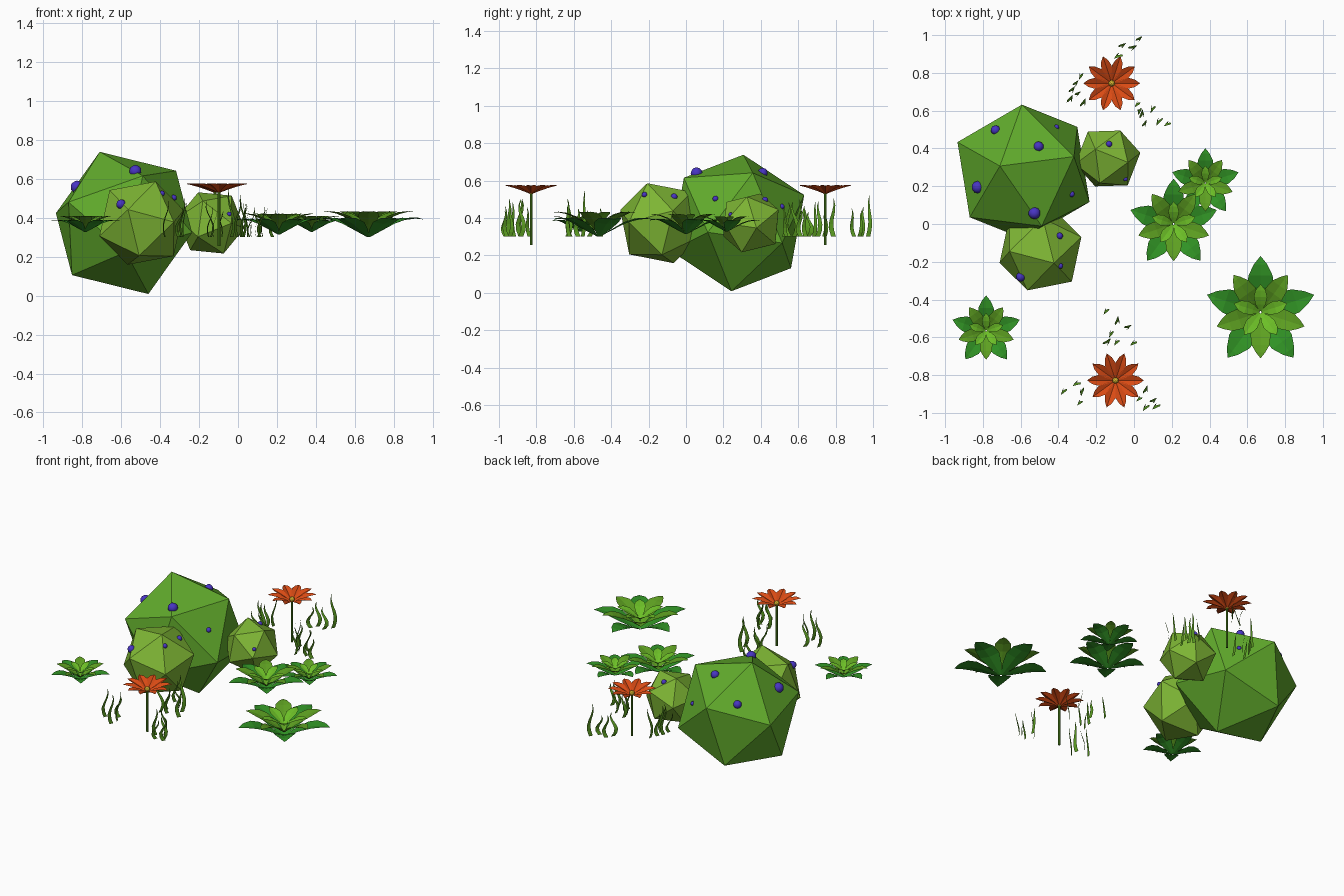
import bpy, bmesh, math, random
from math import sin, cos, pi, tau
from mathutils import Matrix, Vector
from mathutils.bvhtree import BVHTree

if "Cube" in bpy.data.objects:
    bpy.data.objects.remove(bpy.data.objects["Cube"])

random.seed(4)


def mat(name, rgb):
    m = bpy.data.materials.new(name)
    m.diffuse_color = (*rgb, 1)
    m.use_nodes = True
    m.node_tree.nodes["Principled BSDF"].inputs["Base Color"].default_value = m.diffuse_color
    return m


GREEN = mat("bush green", (.12, .41, .025))
LIME = mat("bush lime", (.21, .47, .035))
BERRY = mat("berry violet", (.065, .035, .55))
OUTER = mat("leaf dark", (.03, .29, .018))
MID = mat("leaf mid", (.11, .35, .015))
INNER = mat("leaf light", (.15, .52, .02))
GRASS = mat("grass", (.1, .32, .015))
PETAL = mat("petal orange", (.7, .07, .007))
YELLOW = mat("flower centre", (.65, .45, .03))


def finish(name, bm, material):
    me = bpy.data.meshes.new(name)
    bm.to_mesh(me)
    bm.free()
    me.materials.append(material)
    ob = bpy.data.objects.new(name, me)
    bpy.context.collection.objects.link(ob)
    return ob


# Bushes: tilted icosahedra, with berries dropped onto the surface from above
def bush(name, centre, up, side, radius, material, berries):
    u = Vector(up).normalized()
    s = Vector(side)
    e1 = (s - u * s.dot(u)).normalized()
    e2 = u.cross(e1)
    rot = Matrix((e1, e2, u)).transposed().to_4x4()
    bm = bmesh.new()
    bmesh.ops.create_icosphere(bm, subdivisions=1, radius=radius,
                               matrix=Matrix.Translation(centre) @ rot)
    tree = BVHTree.FromBMesh(bm)
    finish(name, bm, material)
    bb = bmesh.new()
    for x, y, r in berries:
        hit = tree.ray_cast(Vector((x, y, 3)), Vector((0, 0, -1)))[0]
        if hit:
            bmesh.ops.create_icosphere(bb, subdivisions=2, radius=r,
                                       matrix=Matrix.Translation(hit))
    for f in bb.faces:
        f.smooth = True
    finish(name + "_berries", bb, BERRY)


bush("large_bush", (-.585, .275, .373), (-.125, .032, .365), (-.35, .159, .045),
     .387, GREEN, [(-.733, .497, .026), (-.505, .41, .027), (-.827, .195, .033),
                   (-.527, .057, .032), (-.41, .513, .014), (-.33, .158, .016)])
bush("front_bush", (-.495, -.137, .372), (.072, -.07, .214), (.217, .068, .066),
     .236, LIME, [(-.394, -.063, .018), (-.39, -.222, .015), (-.6, -.28, .025)])
bush("side_bush", (-.139, .347, .373), (-.067, .05, .161), (.0635, .145, .073),
     .177, LIME, [(-.132, .423, .017), (-.045, .238, .012)])


# One folded leaf along a (reach, height, half width) profile
def leaf(bm, centre, angle, profile, scale, fold):
    c = Vector(centre)
    d = Vector((cos(angle), sin(angle), 0))
    t = Vector((-sin(angle), cos(angle), 0))
    prev = None
    for r, z, w in profile:
        p = c + (d * r + Vector((0, 0, z))) * scale
        lift = Vector((0, 0, w * fold * scale))
        if w:
            row = [bm.verts.new(p + t * w * scale + lift), bm.verts.new(p),
                   bm.verts.new(p - t * w * scale + lift)]
        else:
            row = [bm.verts.new(p)] * 3
        if prev:
            for i in (0, 1):
                q = [prev[i], row[i], row[i + 1], prev[i + 1]]
                bm.faces.new(list(dict.fromkeys(q)))
        prev = row


# Leafy rosettes: three rings of five leaves
RINGS = [
    ("outer", OUTER, 0, [(.02, -.235, .02), (.22, -.13, .15), (.45, -.01, .235),
                         (.65, .06, .215), (.85, .085, .12), (1, .07, 0)]),
    ("middle", MID, pi / 5, [(.02, -.16, .02), (.2, -.02, .12), (.4, .10, .18),
                             (.58, .17, .16), (.72, .20, .08), (.82, .20, 0)]),
    ("inner", INNER, 0, [(.02, 0, .02), (.14, .08, .09), (.27, .15, .12),
                         (.39, .19, .09), (.5, .21, 0)]),
]
ROSETTES = [(.67, -.467, .298), (.21, 0, .24), (.378, .217, .184), (-.783, -.565, .187)]
for n, (x, y, size) in enumerate(ROSETTES, 1):
    for ring, material, turn, profile in RINGS:
        bm = bmesh.new()
        for k in range(5):
            leaf(bm, (x, y, .37), pi / 2 + turn + k * tau / 5, profile, size, .15)
        finish(f"rosette_{n}_{ring}_leaves", bm, material)

# Flowers: creased petals, centre and stem
PETAL_SHAPE = [(.06, -.12, .03), (.3, -.03, .12), (.6, .07, .19), (.82, .13, .13), (1, .17, 0)]
FLOWERS = [(-.118, .745), (-.098, -.828)]
for n, (x, y) in enumerate(FLOWERS, 1):
    bm = bmesh.new()
    for k in range(10):
        leaf(bm, (x, y, .548), k * tau / 10, PETAL_SHAPE, .15, .45)
    finish(f"flower_{n}_petals", bm, PETAL)
    bm = bmesh.new()
    bmesh.ops.create_icosphere(bm, subdivisions=2, radius=.017,
                               matrix=Matrix.Translation((x, y, .543)))
    finish(f"flower_{n}_centre", bm, YELLOW)
    bm = bmesh.new()
    bmesh.ops.create_cone(bm, segments=8, radius1=.007, radius2=.007, depth=.28,
                          cap_ends=True, matrix=Matrix.Translation((x, y, .395)))
    finish(f"flower_{n}_stem", bm, GRASS)


# Wavy tapering grass blades
def blade(bm, x, y, height):
    a = random.uniform(.3, 1.3)
    d = Vector((cos(a), sin(a), 0))
    t = Vector((-sin(a), cos(a), 0))
    amp = random.choice((-1, 1)) * random.uniform(.012, .02)
    prev = None
    for i in range(7):
        s = i / 6
        p = Vector((x, y, .3 + height * s)) + d * amp * sin(s * 5.5) + t * amp * (s - .5)
        w = (d + t * .6).normalized() * (.012 * (1 - s ** 2) + .001)
        row = [bm.verts.new(p - w), bm.verts.new(p + w)]
        if prev:
            bm.faces.new((prev[0], prev[1], row[1], row[0]))
        prev = row


CLUMPS = [
    [(-.065, .945), (-.01, .935), (.025, .98), (-.08, .89)],
    [(-.34, .66), (-.31, .745), (-.28, .785), (-.3, .69), (-.27, .64), (-.33, .71)],
    [(.02, .635), (.04, .58), (.1, .61), (.055, .53), (.135, .545), (.18, .53), (.03, .6)],
    [(-.145, -.46), (-.09, -.515), (-.035, -.545), (-.12, -.58), (-.09, -.625), (0, -.63),
     (-.145, -.625)],
    [(-.37, -.885), (-.3, -.845), (-.275, -.885), (-.285, -.945)],
    [(.06, -.88), (.1, -.935), (.065, -.97), (.03, -.925), (.12, -.965)],
]
for n, spots in enumerate(CLUMPS, 1):
    bm = bmesh.new()
    for x, y in spots:
        blade(bm, x, y, random.uniform(.13, .25))
    finish(f"grass_clump_{n}", bm, GRASS)
